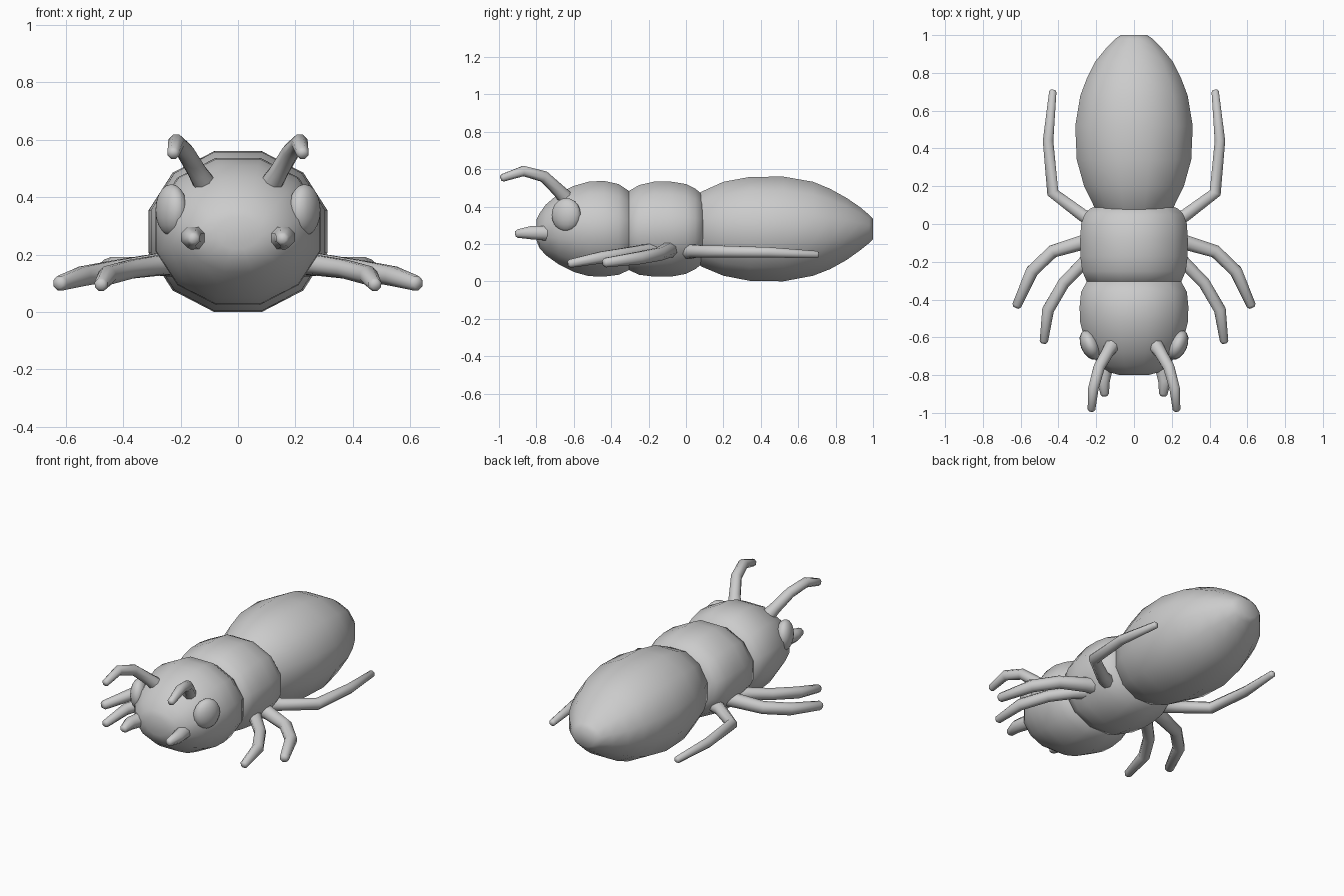
import bpy, bmesh, math
from mathutils import Vector, Euler


def finish(bm, name, angle=60):
    bmesh.ops.recalc_face_normals(bm, faces=bm.faces[:])
    me = bpy.data.meshes.new(name)
    bm.to_mesh(me)
    bm.free()
    ob = bpy.data.objects.new(name, me)
    bpy.context.collection.objects.link(ob)
    bpy.ops.object.select_all(action='DESELECT')
    ob.select_set(True)
    bpy.context.view_layer.objects.active = ob
    bpy.ops.object.shade_smooth_by_angle(angle=math.radians(angle))
    return ob


def loft(name, rings, sides, angle=60):
    """rings: list of (center, half-axis u, half-axis v)"""
    bm = bmesh.new()
    loops = []
    for c, u, v in rings:
        ts = [2 * math.pi * (i + 0.5) / sides for i in range(sides)]
        loops.append([bm.verts.new(c + u * math.cos(t) + v * math.sin(t)) for t in ts])
    for a, b in zip(loops, loops[1:]):
        for i in range(sides):
            j = (i + 1) % sides
            bm.faces.new((a[i], a[j], b[j], b[i]))
    bm.faces.new(loops[0])
    bm.faces.new(loops[-1])
    return finish(bm, name, angle)


def body(name, prof, sides=12):
    """prof: (y, half width, bottom z, top z)"""
    k = 1 / math.cos(math.pi / sides)
    loft(name, [(Vector((0, y, (b + t) / 2)), Vector((w * k, 0, 0)),
                 Vector((0, 0, (t - b) / 2 * k))) for y, w, b, t in prof], sides)


def limb(name, pts, sides=8):
    """pts: (x, y, z, radius), built on both sides"""
    for side, s in (("left", -1), ("right", 1)):
        ps = [Vector((s * p[0], p[1], p[2])) for p in pts]
        rings = []
        for i, p in enumerate(ps):
            t = (ps[min(i + 1, len(ps) - 1)] - ps[max(i - 1, 0)]).normalized()
            u = t.cross(Vector((0, 0, 1))).normalized()
            r = pts[i][3]
            rings.append((p, u * r, u.cross(t) * r))
        # rounded tip
        c, u, v = rings[-1]
        t = (ps[-1] - ps[-2]).normalized()
        rings.append((c + t * u.length * 0.5, u * 0.6, v * 0.6))
        loft(name + "_" + side, rings, sides)


# Body segments
body("head", [
    (-0.80, 0.075, 0.22, 0.33), (-0.785, 0.13, 0.18, 0.36), (-0.75, 0.18, 0.14, 0.41),
    (-0.68, 0.235, 0.09, 0.47), (-0.60, 0.265, 0.05, 0.51), (-0.52, 0.285, 0.028, 0.533),
    (-0.44, 0.288, 0.025, 0.537), (-0.36, 0.28, 0.035, 0.52), (-0.305, 0.25, 0.06, 0.483),
    (-0.27, 0.19, 0.1, 0.42)])
body("thorax", [
    (-0.33, 0.2, 0.1, 0.43), (-0.305, 0.25, 0.06, 0.483), (-0.25, 0.274, 0.035, 0.515),
    (-0.17, 0.284, 0.025, 0.533), (-0.08, 0.285, 0.025, 0.533), (0.0, 0.28, 0.04, 0.52),
    (0.05, 0.262, 0.065, 0.495), (0.08, 0.235, 0.09, 0.47), (0.1, 0.19, 0.12, 0.43)])
body("abdomen", [
    (0.05, 0.17, 0.11, 0.45), (0.08, 0.205, 0.08, 0.478), (0.2, 0.264, 0.03, 0.532),
    (0.34, 0.303, 0.003, 0.558), (0.52, 0.311, 0.0, 0.56), (0.68, 0.284, 0.03, 0.532),
    (0.77, 0.25, 0.065, 0.495), (0.86, 0.205, 0.115, 0.445), (0.93, 0.148, 0.165, 0.397),
    (0.98, 0.1, 0.205, 0.355), (1.0, 0.07, 0.225, 0.335)])

# Eyes
for side, s in (("left", -1), ("right", 1)):
    bm = bmesh.new()
    bmesh.ops.create_uvsphere(bm, u_segments=16, v_segments=10, radius=1)
    rot = Euler((0, 0, -0.4 * s)).to_matrix()
    for v in bm.verts:
        p = Vector((v.co.x * 0.05, v.co.y * 0.083, v.co.z * 0.09))
        v.co = rot @ p + Vector((0.232 * s, -0.64, 0.355))
    finish(bm, "eye_" + side)

# Antennae and mouth feelers
limb("antenna", [(0.10, -0.62, 0.42, 0.045), (0.14, -0.68, 0.485, 0.035), (0.185, -0.76, 0.56, 0.032),
                 (0.215, -0.87, 0.59, 0.03), (0.225, -0.98, 0.553, 0.022)])
limb("mouth_feeler", [(0.13, -0.68, 0.255, 0.055), (0.15, -0.76, 0.258, 0.042),
                      (0.163, -0.83, 0.26, 0.038), (0.155, -0.90, 0.255, 0.024)])

# Legs
limb("front_leg", [(0.18, -0.12, 0.17, 0.05), (0.27, -0.21, 0.165, 0.036), (0.37, -0.31, 0.15, 0.034),
                   (0.455, -0.455, 0.127, 0.034), (0.477, -0.62, 0.095, 0.024)])
limb("middle_leg", [(0.18, -0.08, 0.18, 0.055), (0.28, -0.10, 0.165, 0.042), (0.43, -0.145, 0.145, 0.037),
                    (0.54, -0.25, 0.125, 0.036), (0.62, -0.43, 0.10, 0.027)])
limb("back_leg", [(0.18, 0.0, 0.165, 0.05), (0.27, 0.045, 0.16, 0.036), (0.43, 0.165, 0.16, 0.034),
                  (0.455, 0.44, 0.155, 0.03), (0.43, 0.70, 0.143, 0.021)])
